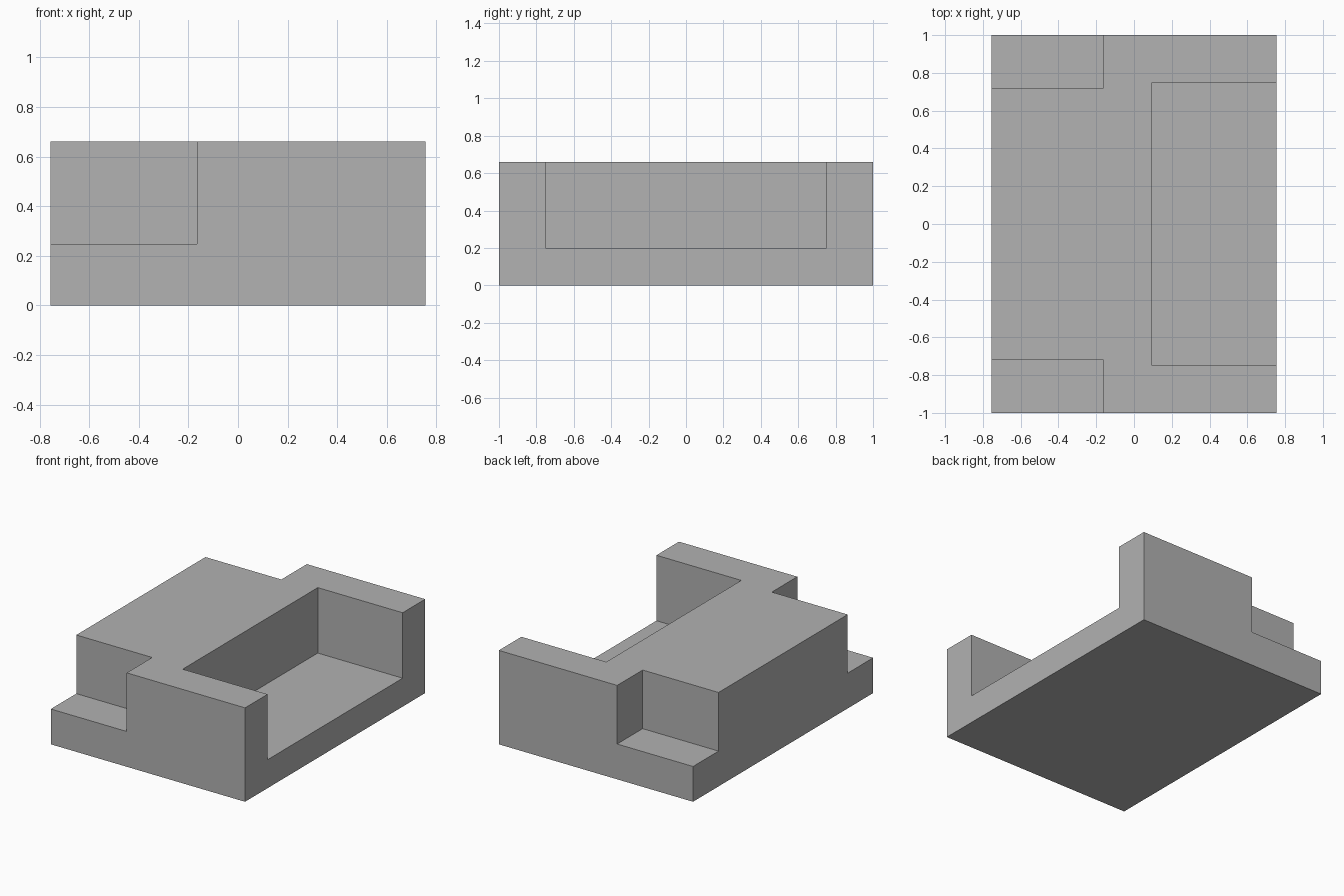
import bpy

LENGTH, WIDTH, HEIGHT = 2.0, 1.51, 0.66
SIDE = WIDTH / 2
END = LENGTH / 2
OVER = 0.1  # how far cutters reach past the block

default = bpy.data.objects.get("Cube")
if default:
    bpy.data.objects.remove(default, do_unlink=True)

grey = bpy.data.materials.new("plain grey")
grey.use_nodes = True
colour = (0.445, 0.445, 0.445, 1)
grey.diffuse_color = colour
grey.node_tree.nodes["Principled BSDF"].inputs["Base Color"].default_value = colour


def box(name, low, high):
    """Axis-aligned box between two corners."""
    centre = [(a + b) / 2 for a, b in zip(low, high)]
    bpy.ops.mesh.primitive_cube_add(size=1, location=centre)
    obj = bpy.context.object
    obj.name = name
    obj.scale = [b - a for a, b in zip(low, high)]
    bpy.ops.object.transform_apply(location=True, rotation=False, scale=True)
    obj.data.materials.append(grey)
    return obj


def cut(target, cutter):
    """Subtract the cutter from the target and discard it."""
    cutter.hide_render = True
    mod = target.modifiers.new("cut", "BOOLEAN")
    mod.operation = "DIFFERENCE"
    mod.solver = "EXACT"
    mod.object = cutter
    bpy.context.view_layer.objects.active = target
    bpy.ops.object.modifier_apply(modifier=mod.name)
    bpy.data.objects.remove(cutter, do_unlink=True)


# Solid block
block = box("notched_block", (-SIDE, -END, 0), (SIDE, END, HEIGHT))

# Wide pocket, open on the left side and the top
cut(block, box("side_pocket", (0.095, -0.75, 0.2), (SIDE + OVER, 0.75, HEIGHT + OVER)))

# Matching corner steps at the front and back of the right side
for name, y0, y1 in (("front_step", -END - OVER, -0.717), ("back_step", 0.717, END + OVER)):
    cut(block, box(name, (-SIDE - OVER, y0, 0.248), (-0.165, y1, HEIGHT + OVER)))
